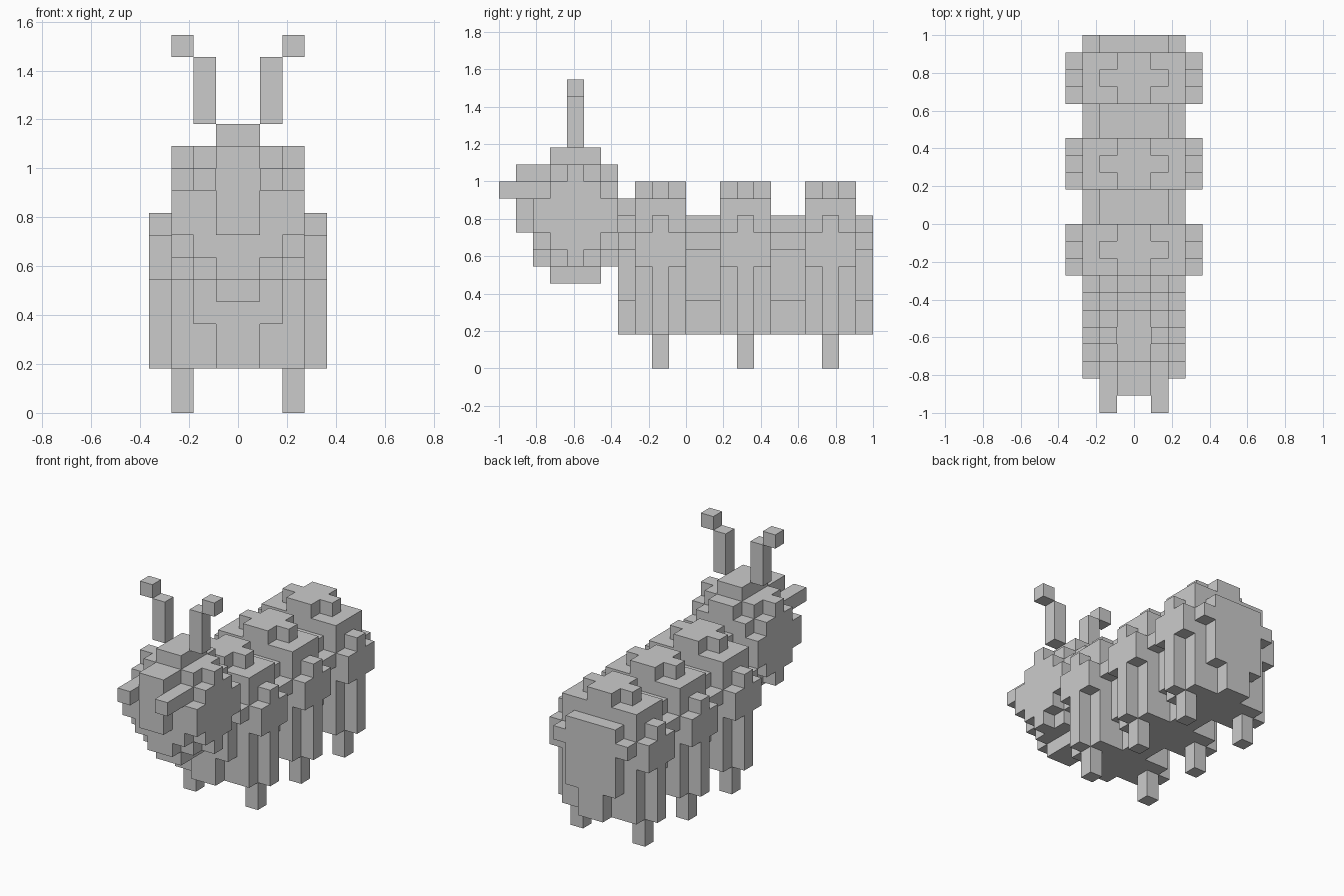
import bpy, bmesh
from mathutils import Vector

if "Cube" in bpy.data.objects:
    bpy.data.objects.remove(bpy.data.objects["Cube"])

V = 1 / 11  # size of one block
parts = {}


def cells(x0, x1, y0, y1, z0, z1):
    return {(x, y, z) for x in range(x0, x1) for y in range(y0, y1) for z in range(z0, z1)}


def add(name, *box):
    parts.setdefault(name, set()).update(cells(*box))


def centred(name, half, y0, y1, z0, z1):
    add(name, -half, half, y0, y1, z0, z1)


def both_sides(name, x0, x1, *rest):
    add("right_" + name, x0, x1, *rest)
    add("left_" + name, -x1, -x0, *rest)


# Head: stepped ball with caps above, below and behind
for sx in range(3):
    for sy in range(3):
        sz = min(2, 4 - sx - sy)
        centred("head", sx + 1, -7 - sy, -6 + sy, 8 - sz, 10 + sz)
centred("head", 1, -8, -5, 5, 13)
centred("head", 1, -4, -3, 8, 10)
centred("face_plate", 1, -10, -9, 8, 12)

# Eyes, antennae and their tips
both_sides("eye", 1, 2, -11, -9, 10, 11)
both_sides("antenna", 1, 2, -7, -6, 13, 16)
both_sides("antenna_tip", 2, 3, -7, -6, 16, 17)

# Three body segments, each with a pair of feet
for i, label in enumerate(("front", "middle", "rear")):
    c = -2 + 5 * i
    seg = label + "_body_segment"
    centred(seg, 3, c - 1, c + 2, 2, 10)    # core
    centred(seg, 1, c - 1, c + 2, 10, 11)   # cross-shaped top
    centred(seg, 2, c, c + 1, 10, 11)
    centred(seg, 4, c - 1, c + 2, 6, 8)     # side bulge and leg columns
    centred(seg, 4, c, c + 1, 2, 9)
    centred(seg, 1, c - 2, c + 3, 2, 9)     # end plates
    centred(seg, 2, c - 2, c + 3, 4, 9)
    centred(seg, 3, c - 2, c + 3, 7, 8)
    both_sides(label + "_foot", 2, 3, c, c + 1, 0, 2)

# Skin each part with only its exposed block faces
solid = set().union(*parts.values())
for name, blocks in parts.items():
    bm = bmesh.new()
    for b in blocks:
        for axis in range(3):
            for d in (-1, 1):
                n = list(b)
                n[axis] += d
                if tuple(n) in solid:
                    continue
                u, w = (axis + 1) % 3, (axis + 2) % 3
                quad = []
                for a, e in ((0, 0), (1, 0), (1, 1), (0, 1))[::d]:
                    p = Vector(b)
                    p[axis] += d > 0
                    p[u] += a
                    p[w] += e
                    quad.append(bm.verts.new(p * V))
                bm.faces.new(quad)
    bmesh.ops.remove_doubles(bm, verts=bm.verts[:], dist=1e-4)
    bmesh.ops.dissolve_limit(bm, angle_limit=0.02, verts=bm.verts[:], edges=bm.edges[:])
    mesh = bpy.data.meshes.new(name)
    bm.to_mesh(mesh)
    bm.free()
    bpy.context.collection.objects.link(bpy.data.objects.new(name, mesh))
